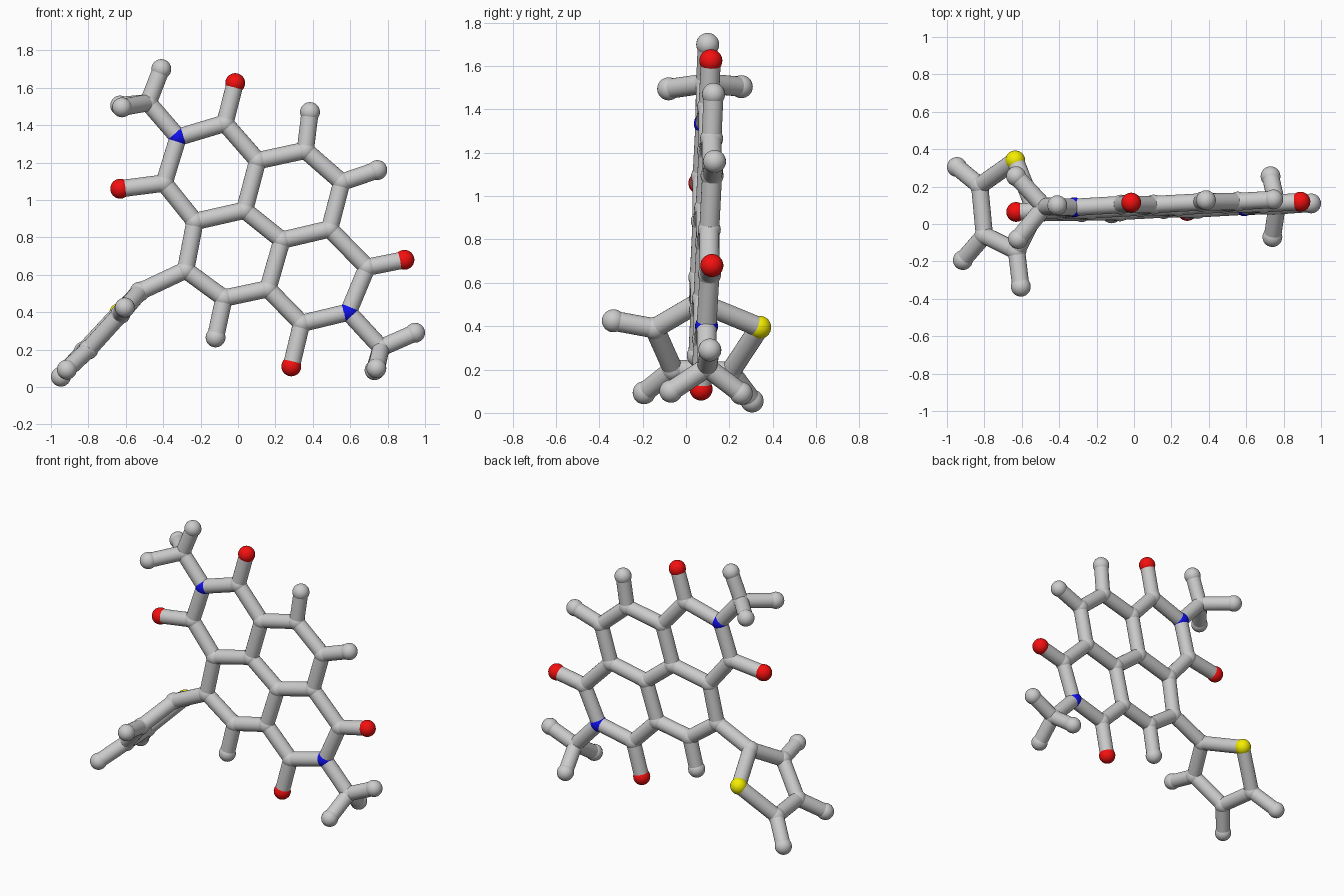
import bpy
from mathutils import Vector

if "Cube" in bpy.data.objects:
    bpy.data.objects.remove(bpy.data.objects["Cube"])

ATOM_R, BOND_R = 0.053, 0.046


def material(name, color):
    m = bpy.data.materials.new(name)
    m.diffuse_color = color
    m.use_nodes = True
    m.node_tree.nodes["Principled BSDF"].inputs["Base Color"].default_value = m.diffuse_color
    return m


MATS = {"oxygen": material("red", (0.9, 0.005, 0.005, 1)),
        "nitrogen": material("blue", (0.005, 0.005, 0.85, 1)),
        "sulfur": material("yellow", (0.9, 0.85, 0.0, 1))}


def plane_y(x, z):
    # the fused ring sheet is very slightly tilted
    return 0.052 + 0.046 * x + 0.039 * z


pos = {}


def flat(kind, key, x, z):
    pos[key] = (kind, Vector((x, plane_y(x, z), z)))


def free(kind, key, x, y, z):
    pos[key] = (kind, Vector((x, y, z)))


# fused ring carbons
for key, x, z in (("c1", 0.105, 1.21), ("c2", 0.035, 0.945), ("c3", -0.23, 0.885),
                  ("c4", 0.36, 1.265), ("c5", 0.555, 1.095), ("c6", 0.49, 0.845),
                  ("c7", 0.235, 0.785), ("c8", 0.16, 0.525), ("c9", -0.075, 0.475),
                  ("c10", -0.28, 0.625), ("ka", -0.07, 1.41), ("kb", -0.395, 1.09),
                  ("kc", 0.69, 0.64), ("kd", 0.34, 0.34)):
    flat("carbon", key, x, z)

# nitrogen, oxygen and ring hydrogens
flat("nitrogen", "n1", -0.32, 1.335)
flat("nitrogen", "n2", 0.59, 0.40)
for key, x, z in (("oa", -0.015, 1.625), ("ob", -0.63, 1.06),
                  ("oc", 0.89, 0.68), ("od", 0.285, 0.11)):
    flat("oxygen", key, x, z)
for key, x, z in (("h4", 0.385, 1.47), ("h5", 0.745, 1.16), ("h9", -0.12, 0.265)):
    flat("hydrogen", key, x, z)

# methyl groups
free("carbon", "m1", -0.48, 0.092, 1.52)
free("hydrogen", "m1a", -0.41, 0.10, 1.70)
free("hydrogen", "m1b", -0.63, 0.255, 1.505)
free("hydrogen", "m1c", -0.62, -0.08, 1.495)
free("carbon", "m2", 0.765, 0.097, 0.21)
free("hydrogen", "m2a", 0.947, 0.11, 0.29)
free("hydrogen", "m2b", 0.73, 0.255, 0.09)
free("hydrogen", "m2c", 0.74, -0.07, 0.10)

# five-sided side ring
free("carbon", "t2", -0.525, 0.06, 0.51)
free("carbon", "t3", -0.628, -0.145, 0.39)
free("carbon", "t4", -0.80, -0.06, 0.20)
free("carbon", "t5", -0.825, 0.205, 0.19)
free("sulfur", "s", -0.635, 0.34, 0.395)
free("hydrogen", "ht3", -0.605, -0.335, 0.425)
free("hydrogen", "ht4", -0.915, -0.193, 0.093)
free("hydrogen", "ht5", -0.947, 0.305, 0.055)

# chains of bonded atoms
CHAINS = ["c1 c2 c3 kb n1 ka c1 c4 c5 c6 c7 c2", "c7 c8 c9 c10 c3", "c6 kc n2 kd c8",
          "ka oa", "kb ob", "kc oc", "kd od", "c4 h4", "c5 h5", "c9 h9",
          "n1 m1 m1a", "m1 m1b", "m1 m1c", "n2 m2 m2a", "m2 m2b", "m2 m2c",
          "c10 t2 t3 t4 t5 s t2", "t3 ht3", "t4 ht4", "t5 ht5"]


def finish(name, kind=None):
    ob = bpy.context.object
    ob.name = name
    if kind in MATS:
        ob.data.materials.append(MATS[kind])
    bpy.ops.object.shade_smooth_by_angle()


# atoms
for kind, p in pos.values():
    bpy.ops.mesh.primitive_uv_sphere_add(segments=24, ring_count=16, radius=ATOM_R, location=p)
    finish(kind + "_atom", kind)

# bonds
for chain in CHAINS:
    keys = chain.split()
    for a, b in zip(keys, keys[1:]):
        p, q = pos[a][1], pos[b][1]
        d = q - p
        bpy.ops.mesh.primitive_cylinder_add(vertices=24, radius=BOND_R, depth=d.length,
                                            location=(p + q) / 2,
                                            rotation=d.to_track_quat('Z', 'Y').to_euler())
        finish("bond")
